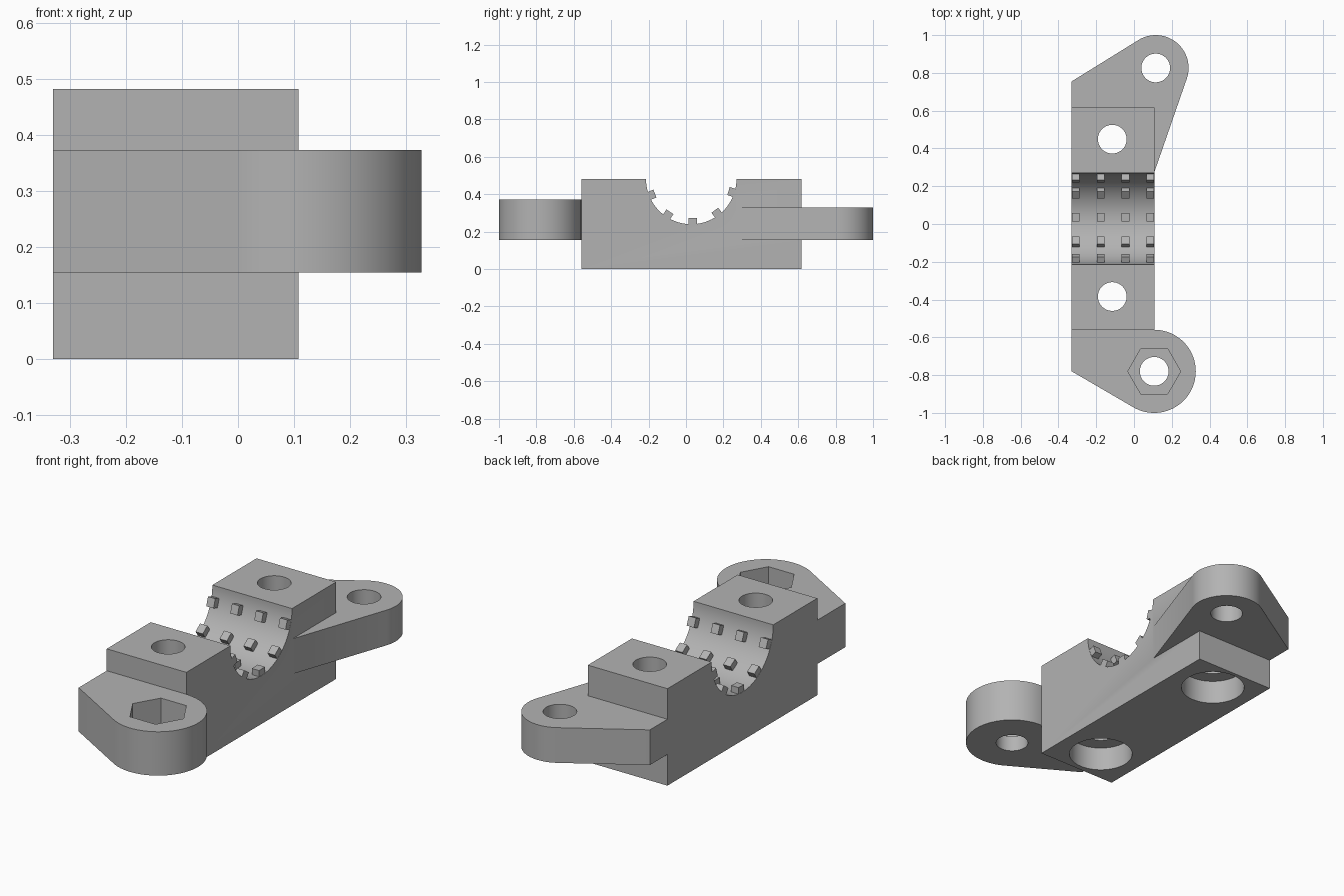
import bpy, bmesh
from math import radians, cos, sin, tau
from mathutils import Matrix, Vector

if "Cube" in bpy.data.objects:
    bpy.data.objects.remove(bpy.data.objects["Cube"])

grey = bpy.data.materials.new("plain grey")
grey.use_nodes = True
colour = (0.45, 0.45, 0.45, 1)
grey.diffuse_color = colour
grey.node_tree.nodes["Principled BSDF"].inputs["Base Color"].default_value = colour


def make(name, bm):
    bmesh.ops.recalc_face_normals(bm, faces=bm.faces[:])
    mesh = bpy.data.meshes.new(name)
    bm.to_mesh(mesh)
    bm.free()
    mesh.materials.append(grey)
    obj = bpy.data.objects.new(name, mesh)
    bpy.context.collection.objects.link(obj)
    return obj


def circle(x, y, r, n=96):
    return [(x + r * cos(tau * i / n), y + r * sin(tau * i / n)) for i in range(n)]


def hull_outline(points):
    # convex outline, counter-clockwise
    pts = sorted(set((round(x, 5), round(y, 5)) for x, y in points))

    def chain(seq):
        out = []
        for p in seq:
            while len(out) > 1 and ((out[-1][0] - out[-2][0]) * (p[1] - out[-2][1])
                                    - (out[-1][1] - out[-2][1]) * (p[0] - out[-2][0])) <= 0:
                out.pop()
            out.append(p)
        return out[:-1]
    return chain(pts) + chain(pts[::-1])


def prism(name, outline, z0, z1):
    bm = bmesh.new()
    face = bm.faces.new([bm.verts.new((x, y, z0)) for x, y in outline])
    top = bmesh.ops.extrude_face_region(bm, geom=[face])["geom"]
    bmesh.ops.translate(bm, vec=(0, 0, z1 - z0),
                        verts=[v for v in top if isinstance(v, bmesh.types.BMVert)])
    return make(name, bm)


def combine(target, other, operation):
    mod = target.modifiers.new(other.name, "BOOLEAN")
    mod.operation, mod.object, mod.solver = operation, other, "EXACT"
    bpy.context.view_layer.objects.active = target
    bpy.ops.object.modifier_apply(modifier=mod.name)
    bpy.data.objects.remove(other)


X0, X1, HEIGHT = -0.33, 0.108, 0.482
GROOVE_Y, GROOVE_R = 0.028, 0.242

# Main block with the two hinge ears
clamp = prism("clamp_body", [(X0, -0.56), (X1, -0.56), (X1, 0.617), (X0, 0.617)], 0, HEIGHT)
front = hull_outline([(X0, -0.56), (X0, -0.78)] + circle(0.107, -0.78, 0.22))
rear = hull_outline([(X0, 0.755), (X0, 0.6), (X1, 0.275)] + circle(0.115, 0.826, 0.174))
combine(clamp, prism("front_ear", front, 0.155, 0.373), "UNION")
combine(clamp, prism("rear_ear", rear, 0.155, 0.33), "UNION")

# Half-round groove across the block
bm = bmesh.new()
bmesh.ops.create_cone(bm, cap_ends=True, segments=96, radius1=GROOVE_R, radius2=GROOVE_R, depth=1.2,
                      matrix=Matrix.Translation((0, GROOVE_Y, HEIGHT)) @ Matrix.Rotation(radians(90), 4, "Y"))
combine(clamp, make("groove_cutter", bm), "DIFFERENCE")

# Bolt holes, counterbored below
for y in (-0.384, 0.449):
    combine(clamp, prism("bolt_hole", circle(-0.115, y, 0.076), -0.1, 0.7), "DIFFERENCE")
    combine(clamp, prism("counterbore", circle(-0.115, y, 0.15), -0.1, 0.12), "DIFFERENCE")

# Ear holes and the hexagonal nut pocket
for x, y in ((0.107, -0.78), (0.115, 0.826)):
    combine(clamp, prism("ear_hole", circle(x, y, 0.076), 0, 0.6), "DIFFERENCE")
combine(clamp, prism("nut_pocket", circle(0.107, -0.78, 0.14, 6), 0.235, 0.6), "DIFFERENCE")

# Grip teeth in the groove
bm = bmesh.new()
for row in range(5):
    angle = radians(-18 - 35 * row)
    for col in range(4):
        place = (Matrix.Translation((X0 + 0.021 + 0.132 * col, GROOVE_Y, HEIGHT))
                 @ Matrix.Rotation(angle, 4, "X")
                 @ Matrix.Translation((0, GROOVE_R - 0.01, 0))
                 @ Matrix.Diagonal((0.04, 0.045, 0.045, 1)))
        bmesh.ops.create_cube(bm, size=1, matrix=place)
make("grip_teeth", bm)

# Smooth the round walls only
bpy.ops.object.select_all(action="DESELECT")
clamp.select_set(True)
bpy.context.view_layer.objects.active = clamp
bpy.ops.object.shade_smooth_by_angle(angle=radians(25))
